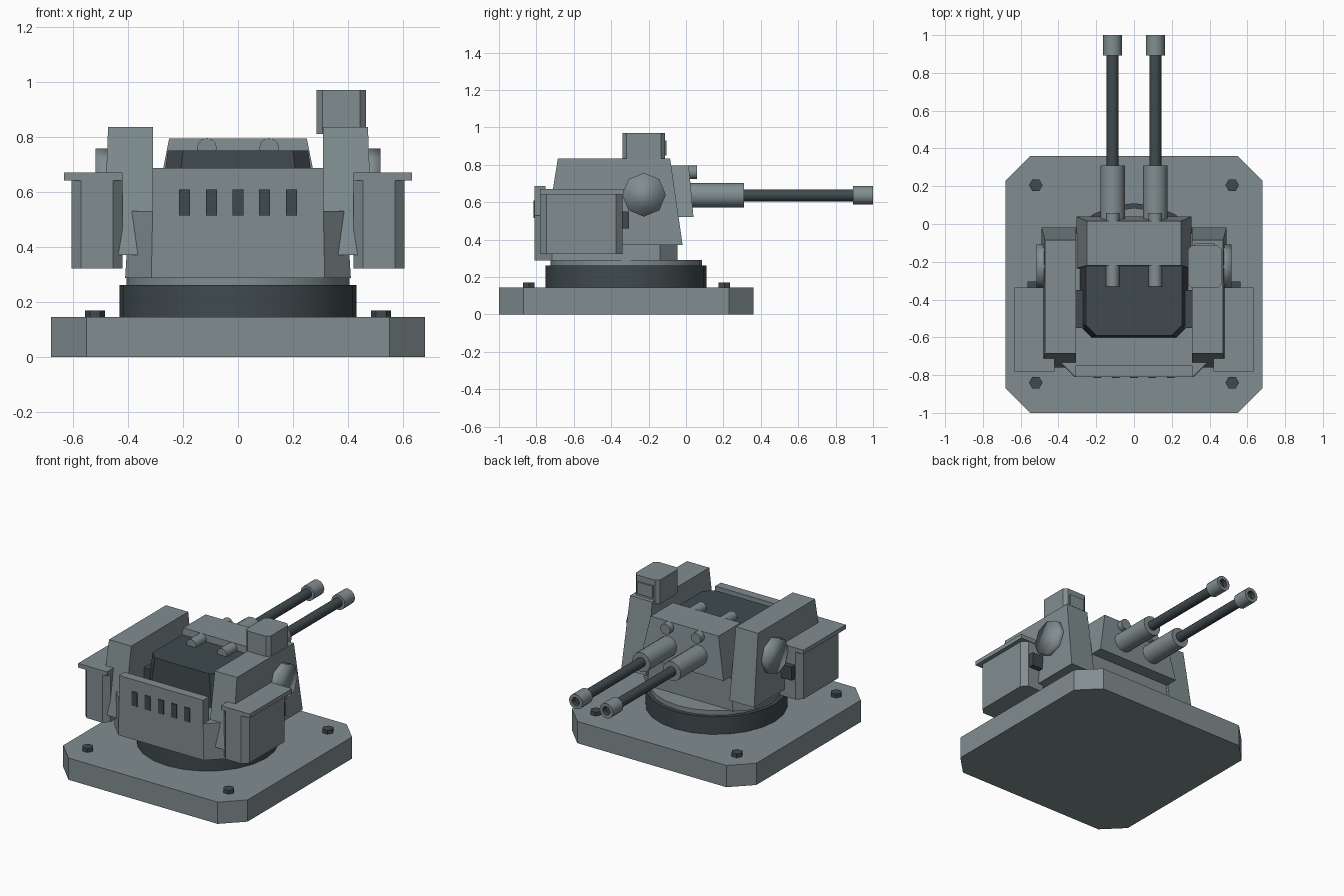
import bpy, bmesh, math
from mathutils import Matrix, Vector

if "Cube" in bpy.data.objects:
    bpy.data.objects.remove(bpy.data.objects["Cube"], do_unlink=True)


def material(name, r, g, b):
    m = bpy.data.materials.new(name)
    m.use_nodes = True
    m.diffuse_color = (r, g, b, 1)
    m.node_tree.nodes["Principled BSDF"].inputs["Base Color"].default_value = (r, g, b, 1)
    return m


GREY = material("armour grey", 0.22, 0.27, 0.28)
DARK = material("dark steel", 0.05, 0.068, 0.075)


def finish(name, bm, mats, smooth=None):
    bmesh.ops.recalc_face_normals(bm, faces=bm.faces)
    me = bpy.data.meshes.new(name)
    bm.to_mesh(me)
    bm.free()
    ob = bpy.data.objects.new(name, me)
    bpy.context.collection.objects.link(ob)
    for m in mats:
        me.materials.append(m)
    if smooth:
        bpy.ops.object.select_all(action='DESELECT')
        bpy.context.view_layer.objects.active = ob
        ob.select_set(True)
        bpy.ops.object.shade_smooth_by_angle(angle=math.radians(smooth))
    return ob


def loft(name, bottom, top, mat):
    """Solid between two matching outlines."""
    bm = bmesh.new()
    a = [bm.verts.new(p) for p in bottom]
    b = [bm.verts.new(p) for p in top]
    bm.faces.new(a)
    bm.faces.new(b)
    for i in range(len(a)):
        j = (i + 1) % len(a)
        bm.faces.new((a[i], a[j], b[j], b[i]))
    return finish(name, bm, [mat])


def outline(x0, x1, y0, y1, z, front=0, back=0):
    """Rectangle with cut corners at its front (-y) and back (+y)."""
    pts = []
    for x, y, sx, sy, c in ((x0, y0, 1, 1, front), (x1, y0, -1, 1, front),
                            (x1, y1, -1, -1, back), (x0, y1, 1, -1, back)):
        if not c:
            pts.append((x, y, z))
        elif sx == sy:
            pts += [(x, y + sy * c, z), (x + sx * c, y, z)]
        else:
            pts += [(x + sx * c, y, z), (x, y + sy * c, z)]
    return pts


def block(name, x, y, z, mat, front=0, back=0):
    x = sorted(x)
    return loft(name, outline(*x, *y, z[0], front, back), outline(*x, *y, z[1], front, back), mat)


def rod(name, start, end, radius, mat, sides=16, smooth=40, turn=0, bore=0):
    """Cylinder from start to end, with an optional dark hole in the far end."""
    start, end = Vector(start), Vector(end)
    d = end - start
    bm = bmesh.new()
    mtx = (Matrix.Translation((start + end) / 2) @ d.to_track_quat('Z', 'Y').to_matrix().to_4x4()
           @ Matrix.Rotation(math.radians(turn), 4, 'Z'))
    bmesh.ops.create_cone(bm, cap_ends=True, segments=sides, radius1=radius, radius2=radius,
                          depth=d.length, matrix=mtx)
    if bore:
        bm.normal_update()
        cap = max(bm.faces, key=lambda f: f.calc_center_median().dot(d))
        bmesh.ops.inset_region(bm, faces=[cap], thickness=bore)
        hole = bmesh.ops.extrude_discrete_faces(bm, faces=[cap])["faces"][0]
        bmesh.ops.translate(bm, verts=hole.verts, vec=-d.normalized() * 0.03)
        hole.material_index = 1
        for e in hole.edges:
            for f in e.link_faces:
                f.material_index = 1
    return finish(name, bm, [mat, DARK], smooth)


# Base slab, bolts and turning ring
CY = -0.32
block("base_slab", (-0.68, 0.68), (-1, 0.36), (0, 0.145), GREY, 0.13, 0.13)
for x in (-0.52, 0.52):
    for y in (-0.84, 0.205):
        rod("base_bolt", (x, y, 0.14), (x, y, 0.17), 0.036, DARK, 6, 30, 30)
rod("turning_ring", (0, CY, 0.145), (0, CY, 0.262), 0.43, DARK, 24)
rod("ring_collar", (0, CY, 0.26), (0, CY, 0.292), 0.405, GREY, 24)

# Hull with a slotted plate
loft("hull", outline(-0.41, 0.41, -0.81, -0.045, 0.288, 0.095, 0.095),
     outline(-0.395, 0.395, -0.81, -0.045, 0.53, 0.085, 0.095), GREY)
block("vent_plate", (-0.31, 0.31), (-0.81, -0.75), (0.53, 0.687), GREY)
for i in range(-2, 3):
    c = i * 0.097
    block("vent_slot", (c - 0.02, c + 0.02), (-0.816, -0.809), (0.515, 0.608), DARK)

# Breech cover and gun shield
loft("breech_cover", outline(-0.285, 0.285, -0.6, -0.2, 0.53, 0.06),
     outline(-0.255, 0.255, -0.59, -0.2, 0.75, 0.055), DARK)
block("breech_trunnion", (-0.32, 0.32), (-0.55, -0.35), (0.53, 0.64), DARK)
loft("gun_shield", outline(-0.305, 0.305, -0.235, 0.04, 0.52),
     outline(-0.25, 0.25, -0.22, 0.015, 0.795), GREY)

# Twin guns
for x in (-0.113, 0.113):
    rod("recoil_rod", (x, -0.33, 0.76), (x, 0.058, 0.76), 0.036, GREY, 12)
    rod("gun_sleeve", (x, -0.02, 0.637), (x, 0.31, 0.637), 0.065, GREY)
    rod("gun_barrel", (x, 0.3, 0.637), (x, 0.92, 0.637), 0.032, DARK, 12)
    rod("gun_muzzle", (x, 0.893, 0.637), (x, 1, 0.637), 0.05, GREY, 12, bore=0.022)

# Side cheeks, pivot discs and lidded side boxes
for s in (-1, 1):
    side = [(-0.76, 0.37), (-0.685, 0.835), (-0.085, 0.835), (-0.018, 0.37)]
    loft("side_cheek", [(s * 0.308, y, z) for y, z in side],
         [(s * (0.472 if z > 0.5 else 0.49), y, z) for y, z in side], GREY)
    rod("pivot_disc", (s * 0.45, -0.225, 0.64), (s * 0.517, -0.225, 0.64), 0.117, GREY, 8, 100)
    block("side_box", (s * 0.42, s * 0.605), (-0.78, -0.34), (0.322, 0.645), GREY, 0.035, 0.035)
    block("box_lid", (s * 0.42, s * 0.633), (-0.78, -0.335), (0.642, 0.67), GREY)
    block("box_bracket", (s * 0.46, s * 0.565), (-0.35, -0.305), (0.46, 0.55), DARK)

# Sight box with its window frame
block("sight_box", (0.285, 0.465), (-0.34, -0.113), (0.81, 0.97), GREY, 0.022, 0.022)
block("sight_window", (0.32, 0.43), (-0.12, -0.104), (0.85, 0.93), GREY)
